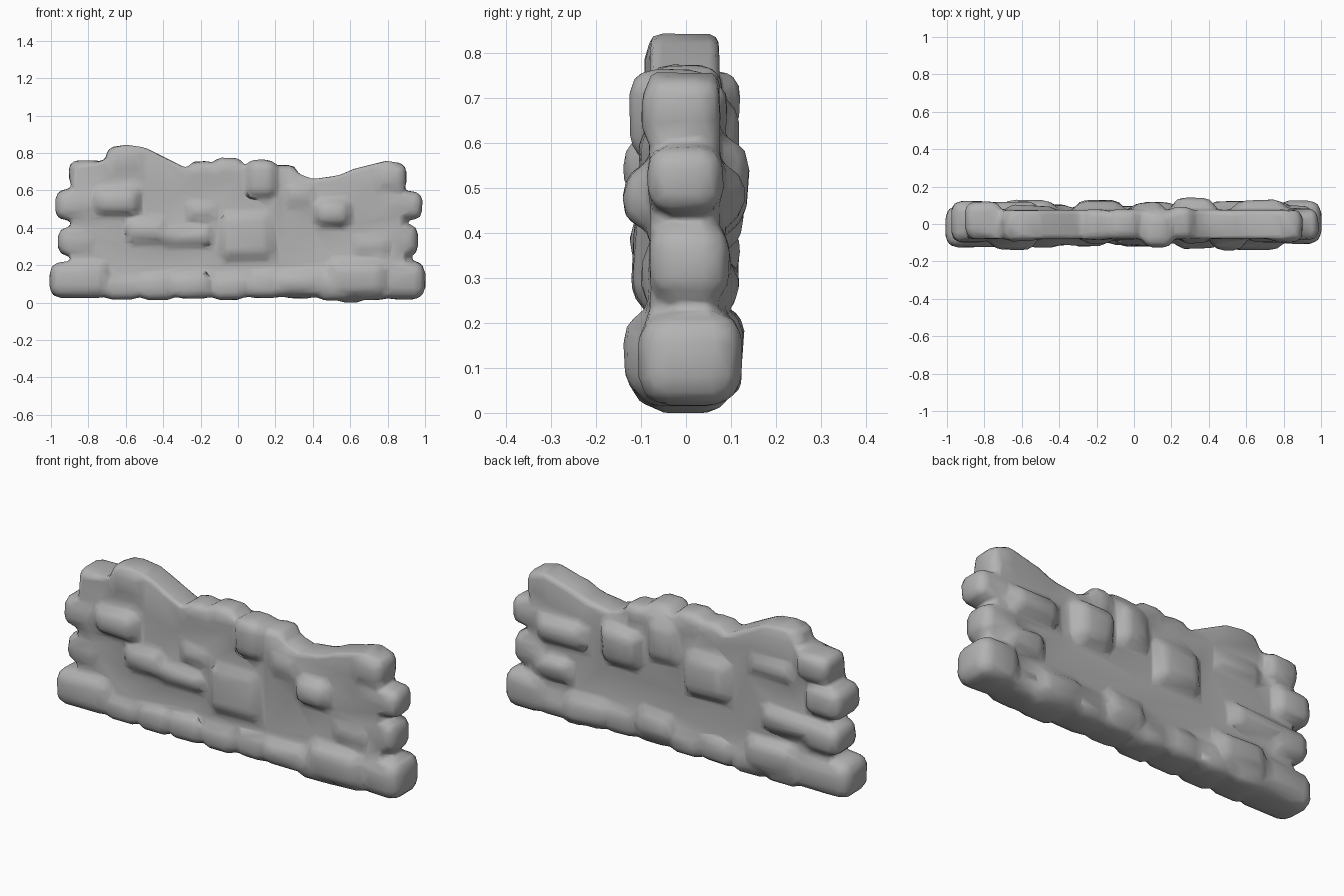
import bpy
import bmesh
import random
from mathutils import Vector

random.seed(7)

default_cube = bpy.data.objects.get("Cube")
if default_cube:
    bpy.data.objects.remove(default_cube, do_unlink=True)

stone_grey = bpy.data.materials.new("stone grey")
stone_grey.use_nodes = True
grey = (0.45, 0.45, 0.45, 1)
stone_grey.diffuse_color = grey
stone_grey.node_tree.nodes["Principled BSDF"].inputs["Base Color"].default_value = grey

wall_bm = bmesh.new()


def add_core(profile, front, back):
    """Extrude the wall outline between two depths."""
    verts = [wall_bm.verts.new((x, front, z)) for x, z in profile]
    face = wall_bm.faces.new(verts)
    made = bmesh.ops.extrude_face_region(wall_bm, geom=[face])["geom"]
    moved = [item for item in made if isinstance(item, bmesh.types.BMVert)]
    bmesh.ops.translate(wall_bm, verts=moved, vec=(0, back - front, 0))


def add_stone(left, right, low, high, front, back, proud=False):
    """Add one worn block; a proud one flares into the wall face."""
    size = Vector((right - left, back - front, high - low))
    centre = Vector((right + left, back + front, high + low)) / 2
    verts = bmesh.ops.create_cube(wall_bm, size=1)["verts"]
    for vert in verts:
        outer = abs(centre.y + vert.co.y * size.y) > .05
        spread = (.78 if outer else 1.4) if proud else 1
        vert.co = centre + Vector((vert.co.x * size.x * spread, vert.co.y * size.y,
                                   vert.co.z * size.z * spread))
        reach = .012 if proud else .006
        vert.co += Vector([random.uniform(-reach, reach) for axis in range(3)])
        # No stone but the lowest one reaches under the footing
        vert.co.z = max(vert.co.z, min(low, .02))
    edges = list({edge for vert in verts for edge in vert.link_edges})
    bmesh.ops.bevel(wall_bm, geom=edges, offset=min(size) * .3,
                    segments=2, profile=.5, affect="EDGES")


# Mortared core with the uneven top line
outline = [(-.9, .03), (.9, .03), (.87, .6), (.88, .73), (.8, .76), (.62, .715),
           (.54, .68), (.4, .66), (.32, .69), (.2, .7), (.12, .73), (-.05, .74),
           (-.2, .73), (-.28, .72), (-.4, .78), (-.5, .83), (-.6, .845), (-.67, .83),
           (-.71, .76), (-.87, .73), (-.89, .6)]
add_core(outline, -.08, .075)

# Staggered stones at the two ends: left, right, low, high, front, back
end_stones = [
    (-1.005, -.68, .025, .22, -.125, .1),
    (-.965, -.75, .25, .405, -.09, .12),
    (-.98, -.76, .44, .605, -.1, .125),
    (-.905, -.71, .61, .76, -.075, .12),
    (.76, 1.005, .015, .22, -.105, .125),
    (.74, .965, .25, .425, -.08, .1),
    (.72, .985, .445, .6, -.085, .085),
    (.72, .9, .6, .75, -.1, .075),
]

# Cap stones along the top
cap_stones = [
    (-.71, -.5, .66, .84, -.095, .07),
    (-.27, -.13, .64, .755, -.085, .08),
    (-.13, .03, .64, .775, -.085, .085),
    (.04, .21, .56, .765, -.13, .07),
    (.19, .32, .6, .735, -.085, .09),
]

# Stones standing proud of the front
front_stones = [
    (-.78, -.52, .47, .62, -.13, 0),
    (-.6, -.36, .31, .46, -.13, 0),
    (-.42, -.12, .3, .41, -.12, 0),
    (-.28, -.1, .42, .55, -.11, 0),
    (-.1, .2, .22, .5, -.115, 0),
    (.4, .6, .41, .55, -.14, 0),
    (.24, .42, .5, .64, -.1, 0),
    (.48, .8, .03, .22, -.135, 0),
    (.2, .5, .03, .18, -.13, 0),
    (.6, .82, .25, .38, -.105, 0),
]

# Stones standing proud of the back
back_stones = [
    (.2, .43, .4, .61, 0, .138),
    (-.03, .16, .48, .7, 0, .115),
    (-.32, -.05, .36, .6, 0, .13),
    (-.72, -.4, .06, .23, 0, .13),
    (-.85, -.5, .28, .41, 0, .12),
    (-.7, -.4, .56, .68, 0, .1),
    (.52, .82, .41, .55, 0, .13),
    (.6, .85, .2, .34, 0, .115),
    (.38, .66, .03, .19, 0, .125),
    (0, .25, .06, .22, 0, .115),
]

for stone in end_stones + cap_stones:
    add_stone(*stone)
for stone in front_stones + back_stones:
    add_stone(*stone, proud=True)

# Footing course of similar stones under the wall
for i in range(8):
    left = -.72 + i * .19
    add_stone(left, left + .2, random.uniform(.01, .025), random.uniform(.13, .18),
              -random.uniform(.1, .12), random.uniform(.095, .115))

# Single lowest stone of the footing
add_stone(.52, .68, -.002, .14, -.09, .09)

bmesh.ops.recalc_face_normals(wall_bm, faces=wall_bm.faces)
mesh = bpy.data.meshes.new("stone_wall")
wall_bm.to_mesh(mesh)
wall_bm.free()
wall = bpy.data.objects.new("stone_wall", mesh)
bpy.context.collection.objects.link(wall)

# Fuse the stones, wear their edges down and chip the surface
fuse = wall.modifiers.new("fuse stones", "REMESH")
fuse.mode = "VOXEL"
fuse.voxel_size = .013
wear = wall.modifiers.new("wear edges", "SMOOTH")
wear.factor = .5
wear.iterations = 10
chip = wall.modifiers.new("chip facets", "DECIMATE")
chip.ratio = .06

depsgraph = bpy.context.evaluated_depsgraph_get()
worn = bpy.data.meshes.new_from_object(wall.evaluated_get(depsgraph))
wall.modifiers.clear()
wall.data = worn
bpy.data.meshes.remove(mesh)
worn.name = "stone_wall"

worn.materials.clear()
worn.materials.append(stone_grey)
worn.polygons.foreach_set("use_smooth", [True] * len(worn.polygons))
worn.update()
